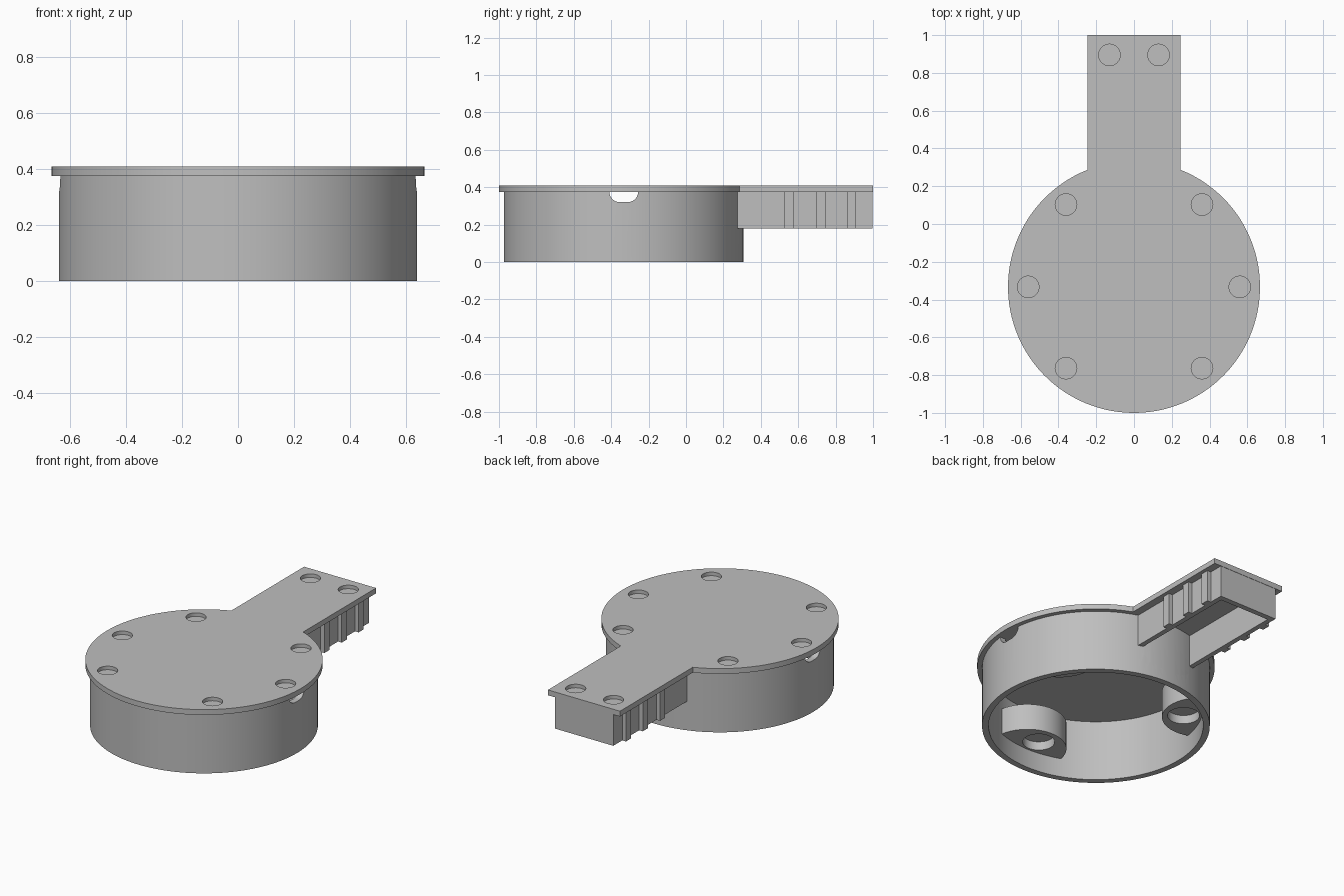
import bpy, bmesh, math
from mathutils import Vector, Matrix

cube = bpy.data.objects.get("Cube")
if cube:
    bpy.data.objects.remove(cube)

CY = -0.333          # centre of the round case
TOP, LID = 0.375, 0.408

grey = bpy.data.materials.new("plain grey")
grey.use_nodes = True
colour = (0.52, 0.52, 0.52, 1)
grey.diffuse_color = colour
grey.node_tree.nodes["Principled BSDF"].inputs["Base Color"].default_value = colour


def prism(name, outline, low, high, matrix=Matrix()):
    """Extrude a flat outline from low to high, then place it."""
    bm = bmesh.new()
    face = bm.faces.new([bm.verts.new((x, y, low)) for x, y in outline])
    side = bmesh.ops.extrude_face_region(bm, geom=[face])["geom"]
    verts = [g for g in side if isinstance(g, bmesh.types.BMVert)]
    bmesh.ops.translate(bm, verts=verts, vec=(0, 0, high - low))
    bmesh.ops.recalc_face_normals(bm, faces=bm.faces)
    bm.transform(matrix)
    mesh = bpy.data.meshes.new(name)
    bm.to_mesh(mesh)
    bm.free()
    mesh.materials.append(grey)
    obj = bpy.data.objects.new(name, mesh)
    bpy.context.collection.objects.link(obj)
    return obj


def circle(r, x=0, y=0, n=96):
    return [(x + r * math.cos(math.tau * i / n), y + r * math.sin(math.tau * i / n)) for i in range(n)]


def rect(x0, x1, y0, y1):
    return [(x0, y0), (x1, y0), (x1, y1), (x0, y1)]


def stadium(half_w, r, n=12):
    right = [(half_w - r + r * math.cos(a), r * math.sin(a))
             for a in (math.pi * (i / n - 0.5) for i in range(n + 1))]
    return right + [(-x, -y) for x, y in right]


def boolean(obj, cutters, operation="DIFFERENCE"):
    """Apply each tool to the part and remove the tool."""
    for cutter in cutters:
        mod = obj.modifiers.new("cut", "BOOLEAN")
        mod.operation, mod.solver, mod.object = operation, "EXACT", cutter
        bpy.context.view_layer.update()
        result = bpy.data.meshes.new_from_object(obj.evaluated_get(bpy.context.evaluated_depsgraph_get()))
        obj.modifiers.clear()
        obj.data = result
        bpy.data.objects.remove(cutter)


def smooth(obj):
    bpy.ops.object.select_all(action="DESELECT")
    obj.select_set(True)
    bpy.context.view_layer.objects.active = obj
    bpy.ops.object.shade_smooth_by_angle(angle=math.radians(30))


# Lid: disc with a straight tongue, and blind round recesses
R, W = 0.667, 0.247
start = math.acos(W / R)
sweep = math.tau - (math.pi - 2 * start)
arc = [math.pi - start + sweep * i / 96 for i in range(97)]
outline = [(R * math.cos(a), CY + R * math.sin(a)) for a in arc] + [(W, 1), (-W, 1)]
lid = prism("lid", outline, TOP, LID)
spots = [(0.56, CY), (0.36, 0.103), (0.36, -0.763), (0.13, 0.895)]
boolean(lid, [prism("recess", circle(0.057, s * x, y, 40), LID - 0.022, 0.5)
              for x, y in spots for s in (-1, 1)])
smooth(lid)

# Round case wall, open underneath
case = prism("case_wall", circle(0.64, 0, CY), 0, TOP)
facing_x = Matrix(((0, 0, 1, 0), (1, 0, 0, CY), (0, 1, 0, TOP), (0, 0, 0, 1)))
facing_y = Matrix(((1, 0, 0, 0), (0, 0, 1, 0), (0, 1, 0, 0), (0, 0, 0, 1)))
arch = [(0.18 * math.cos(a), 0.17 + 0.1 * math.sin(a))
        for a in (math.pi * (1 + i / 24) for i in range(25))]
boolean(case, [
    prism("hollow", circle(0.603, 0, CY), -0.1, 0.5),
    prism("side_notches", stadium(0.077, 0.055), -1, 1, facing_x),
    prism("back_opening", arch + [(0.18, 0.5), (-0.18, 0.5)], 0, 0.5, facing_y),
])
smooth(case)

# Three inner bosses, each with a blind round socket from below
for number, angle in enumerate((-90, 30, 150)):
    a = math.radians(angle)
    out = Vector((math.cos(a), math.sin(a)))
    points = []
    for x, y in circle(0.22, *(out * 0.6), 64):
        p = Vector((x, y))
        if p.length > 0.615:
            p *= 0.615 / p.length
        points.append((p.x, p.y + CY))
    boss = prism(f"boss_{number + 1}", points, 0.117, 0.28)
    boolean(boss, [prism("socket", circle(0.09, out.x * 0.5, out.y * 0.5 + CY, 40), 0, 0.17)])
    smooth(boss)

# Handle housing: walls open below, with a slot in the end
housing = prism("handle_housing", rect(-0.2, 0.2, 0.25, 0.998), 0.18, TOP)
end_slot = facing_y.copy()
end_slot.translation = (0, 0, 0.285)
boolean(housing, [
    prism("hollow", rect(-0.17, 0.17, 0, 0.965), 0, 0.5),
    prism("slot", stadium(0.085, 0.034), 0.9, 1.1, end_slot),
])
smooth(housing)

# Grip ribs on both sides of the handle
for side, s in (("left", 1), ("right", -1)):
    for i, y in enumerate((0.55, 0.72, 0.885)):
        x0, x1 = sorted((s * 0.19, s * 0.225))
        prism(f"{side}_rib_{i + 1}", rect(x0, x1, y - 0.025, y + 0.025), 0.18, TOP)
